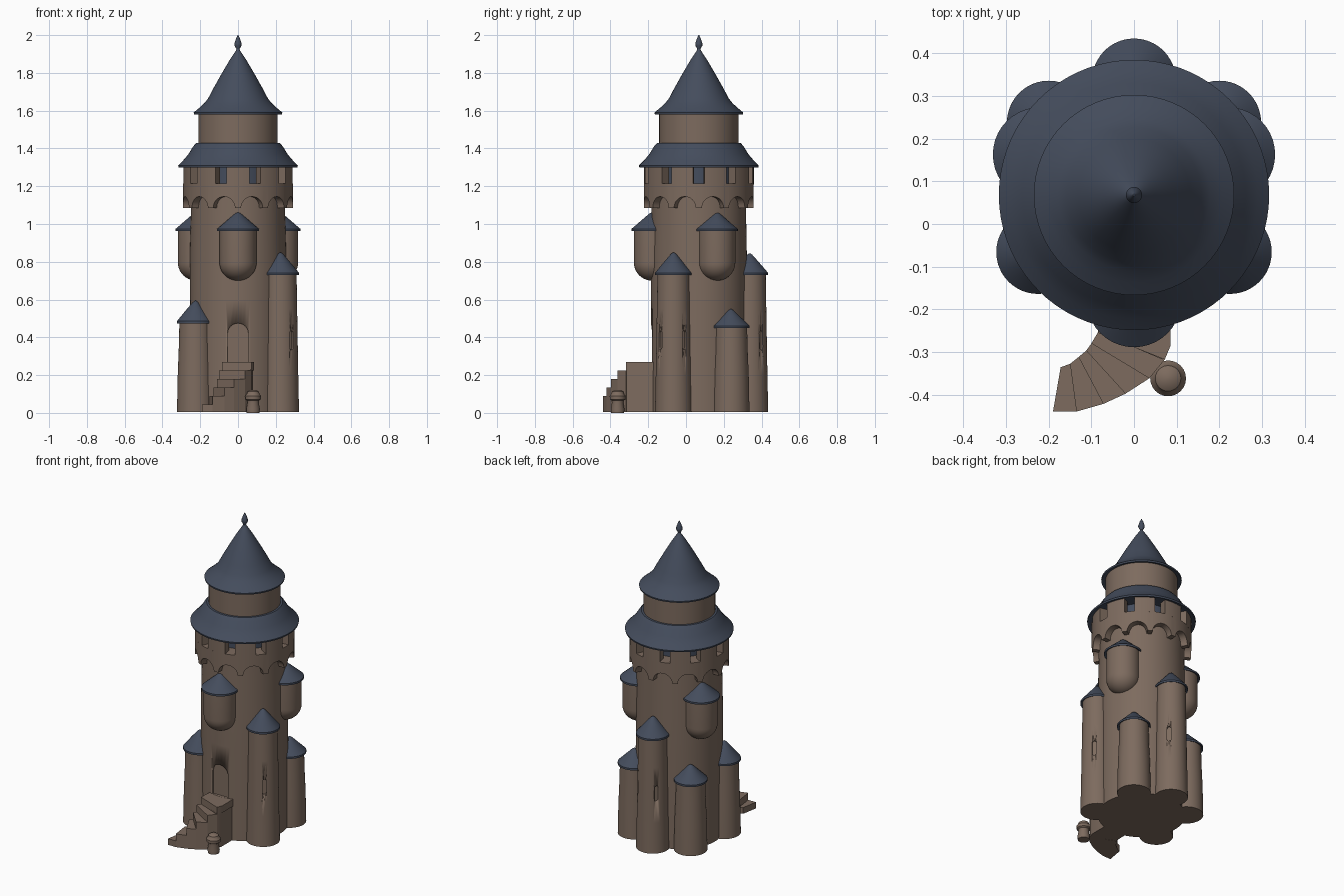
import bpy, bmesh, math
from mathutils import Vector, Matrix

if "Cube" in bpy.data.objects:
    bpy.data.objects.remove(bpy.data.objects["Cube"])

CY = 0.068  # tower axis


def material(name, rgb):
    m = bpy.data.materials.new(name)
    m.diffuse_color = (*rgb, 1)
    m.use_nodes = True
    m.node_tree.nodes["Principled BSDF"].inputs["Base Color"].default_value = m.diffuse_color
    return m


STONE = material("brown stone", (0.205, 0.147, 0.113))
SLATE = material("blue slate", (0.058, 0.073, 0.108))


def finish(name, bm, mat, angle=35):
    bmesh.ops.recalc_face_normals(bm, faces=bm.faces)
    me = bpy.data.meshes.new(name)
    bm.to_mesh(me)
    bm.free()
    ob = bpy.data.objects.new(name, me)
    bpy.context.collection.objects.link(ob)
    me.materials.append(mat)
    bpy.ops.object.select_all(action='DESELECT')
    ob.select_set(True)
    bpy.context.view_layer.objects.active = ob
    bpy.ops.object.shade_smooth_by_angle(angle=math.radians(angle))
    return ob


def lathe(name, profile, x, y, mat, n=48):
    """Revolve (radius, z) points; flat caps close the ends."""
    bm = bmesh.new()
    rings = []
    for r, z in profile:
        rings.append([bm.verts.new((x + r * math.cos(2 * math.pi * i / n),
                                    y + r * math.sin(2 * math.pi * i / n), z)) for i in range(n)])
    for a, b in zip(rings, rings[1:]):
        for i in range(n):
            j = (i + 1) % n
            bm.faces.new((a[i], a[j], b[j], b[i]))
    bm.faces.new(rings[0])
    bm.faces.new(rings[-1])
    return finish(name, bm, mat)


def arc_wall(name, columns, r0, r1, closed):
    """Curved wall from (angle, z bottom, z top) columns."""
    bm = bmesh.new()
    cols = []
    for a, zb, zt in columns:
        c, s = math.cos(a), math.sin(a)
        cols.append([bm.verts.new((r * c, CY + r * s, z))
                     for r, z in ((r0, zb), (r1, zb), (r1, zt), (r0, zt))])
    pairs = list(zip(cols, cols[1:])) + ([(cols[-1], cols[0])] if closed else [])
    for a, b in pairs:
        for k in range(4):
            m = (k + 1) % 4
            bm.faces.new((a[k], a[m], b[m], b[k]))
    if not closed:
        bm.faces.new(cols[0])
        bm.faces.new(cols[-1])
    return finish(name, bm, STONE)


def prism(name, pts, z0, z1):
    bm = bmesh.new()
    lo = [bm.verts.new((x, y, z0)) for x, y in pts]
    hi = [bm.verts.new((x, y, z1)) for x, y in pts]
    bm.faces.new(lo)
    bm.faces.new(hi)
    for i in range(len(pts)):
        j = (i + 1) % len(pts)
        bm.faces.new((lo[i], lo[j], hi[j], hi[i]))
    return finish(name, bm, STONE)


def recess(ob, x, y, angle, depth_r, half, z0, z1, round_bottom):
    """Cut a shallow round-topped niche, facing the given angle."""
    arc = [(half * math.cos(t), z1 - half + half * math.sin(t))
           for t in [math.pi * k / 12 for k in range(13)]]
    if round_bottom:
        arc += [(-u, z0 + z1 - w) for u, w in arc]
    else:
        arc += [(-half, z0), (half, z0)]
    cutter = prism("niche_cutter", arc, depth_r, depth_r + 0.1)
    # local x -> tangent, local y -> up, local z -> outward
    d = Vector((math.cos(angle), math.sin(angle), 0))
    up = Vector((0, 0, 1))
    t = up.cross(d)
    cutter.matrix_world = Matrix(((t.x, up.x, d.x, x), (t.y, up.y, d.y, y),
                                  (t.z, up.z, d.z, 0), (0, 0, 0, 1)))
    cutter.hide_render = True
    bpy.context.view_layer.update()
    mod = ob.modifiers.new("niche", 'BOOLEAN')
    mod.operation = 'DIFFERENCE'
    mod.solver = 'EXACT'
    mod.object = cutter
    bpy.ops.object.select_all(action='DESELECT')
    ob.select_set(True)
    bpy.context.view_layer.objects.active = ob
    bpy.ops.object.modifier_apply(modifier=mod.name)
    bpy.data.objects.remove(cutter)


def cone_roof(name, x, y, r, z0, z1):
    h = z1 - z0
    lathe(name, [(r * .8, z0 + .004), (r, z0 - .006), (r, z0 + .006), (r * .86, z0 + h * .2),
                 (r * .5, z0 + h * .57), (r * .14, z0 + h * .93), (.002, z1)], x, y, SLATE, 40)


# main tower shaft with the door niche
tower = lathe("tower_shaft", [(.256, .005), (.254, .6), (.254, .84), (.25, 1.05), (.25, 1.215)],
              0, CY, STONE, 72)
recess(tower, 0, CY, -math.pi / 2, .238, .055, .27, .475, False)

# arched corbel ring
cols = []
N = 12
for k in range(N):
    mid = 2 * math.pi * (k + .5) / N
    for i in range(17):
        t = math.pi * (1 - i / 16)
        cols.append((mid + math.radians(11.8) * math.cos(t), 1.085 + .06 * math.sin(t), 1.215))
arc_wall("corbel_ring", cols, .235, .291, True)

# merlons between ten openings
for k in range(10):
    a0 = math.radians(36 * k + 6)
    a1 = math.radians(36 * k + 30)
    arc_wall("merlon", [(a0 + (a1 - a0) * i / 8, 1.21, 1.312) for i in range(9)], .235, .291, False)

# upper tower: inner core, skirt roof, drum, spire, finial
lathe("gallery_core", [(.2, 1.2), (.2, 1.34)], 0, CY, SLATE, 64)
lathe("skirt_roof", [(.2, 1.315), (.29, 1.308), (.315, 1.3), (.317, 1.31), (.29, 1.337), (.262, 1.37),
                     (.238, 1.41), (.222, 1.428), (.2, 1.43)], 0, CY, SLATE, 72)
lathe("upper_drum", [(.21, 1.4), (.21, 1.6)], 0, CY, STONE, 64)
lathe("spire_roof", [(.2, 1.59), (.233, 1.58), (.235, 1.59), (.205, 1.615), (.178, 1.64), (.158, 1.665),
                     (.132, 1.715), (.09, 1.79), (.046, 1.865), (.02, 1.905), (.01, 1.92), (.008, 1.93)],
      0, CY, SLATE, 64)
lathe("finial", [(.008, 1.91), (.009, 1.928), (.019, 1.945), (.019, 1.955), (.011, 1.98), (.002, 2.0)],
      0, CY, SLATE, 20)

# hanging turrets with rounded bottoms
for x, y in ((0, -.178), (.22, .163), (-.22, .163)):
    bowl = [(max(.002, .098 * math.sin(t)), .795 - .095 * math.cos(t))
            for t in [math.pi / 2 * i / 10 for i in range(11)]]
    lathe("hanging_turret", bowl + [(.098, .975)], x, y, STONE)
    cone_roof("hanging_turret_roof", x, y, .111, .968, 1.062)

# ground turrets: x, y, eave height, apex height, window angles
for x, y, h, top, slits in ((.225, -.066, .735, .85, (-50, 39)),
                            (0, .337, .735, .845, (42, 138)),
                            (-.225, -.066, .48, .595, ()),
                            (.2, .238, .455, .55, ()),
                            (-.2, .238, .455, .55, ())):
    t = lathe("ground_turret", [(.098, .005), (.094, .2), (.088, h * .75), (.085, h + .012)], x, y, STONE)
    for a in slits:
        recess(t, x, y, math.radians(a), .078, .012, .335, .435, True)
    cone_roof("ground_turret_roof", x, y, .098, h, top)

# curved stairs: (inner edge, outer edge) of each riser line
edges = [((-.172, -.336), (-.19, -.44)), ((-.15, -.328), (-.135, -.44)), ((-.13, -.312), (-.072, -.422)),
         ((-.112, -.297), (-.02, -.398)), ((-.1, -.28), (.036, -.362)), ((-.085, -.255), (.072, -.318))]
for i, ((a, b), (c, d)) in enumerate(zip(edges, edges[1:])):
    prism("stair_step", [a, b, d, c], .005, .045 * (i + 1))
landing = [(-.085, -.255), (.072, -.318), (.086, -.285), (.086, -.15), (-.08, -.15)]
prism("stair_landing_base", [(x * .93, y) for x, y in landing], .005, .23)
prism("stair_landing", landing, .225, .27)

# small pot beside the stairs
lathe("stone_pot", [(.034, 0), (.036, .02), (.03, .055), (.032, .066), (.041, .072), (.042, .09),
                    (.034, .1), (.03, .112), (.018, .12), (.002, .122)], .08, -.362, STONE, 24)
